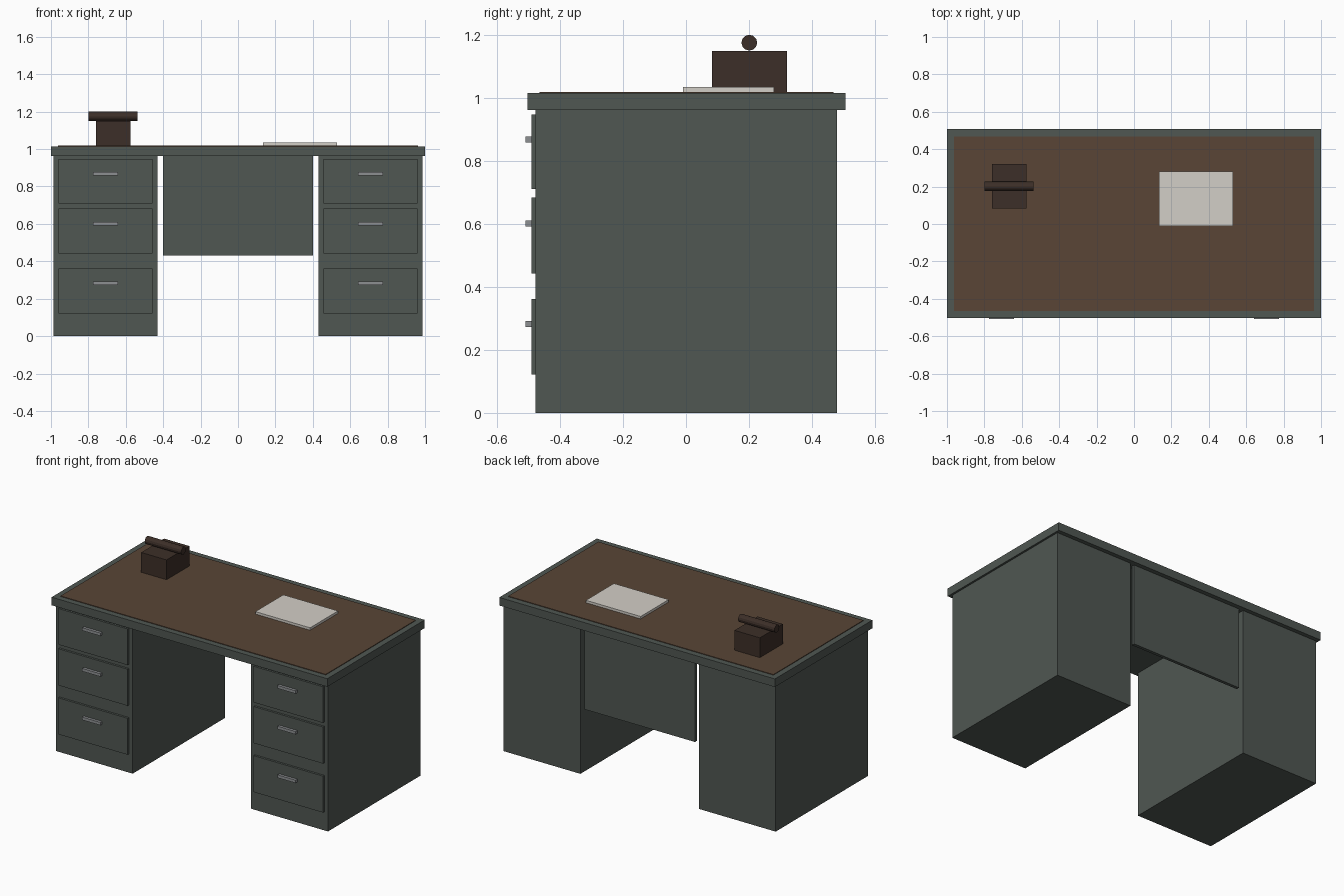
import bpy, math

if "Cube" in bpy.data.objects:
    bpy.data.objects.remove(bpy.data.objects["Cube"])


def material(name, rgb):
    m = bpy.data.materials.new(name)
    m.diffuse_color = (*rgb, 1.0)
    m.use_nodes = True
    m.node_tree.nodes["Principled BSDF"].inputs["Base Color"].default_value = m.diffuse_color
    return m


SLATE = material("slate_paint", (0.08, 0.095, 0.085))
LEATHER = material("brown_leather", (0.10, 0.06, 0.037))
DARK = material("dark_brown", (0.046, 0.028, 0.021))
PAPER = material("paper_white", (0.65, 0.62, 0.57))
METAL = material("handle_metal", (0.27, 0.28, 0.29))


def box(name, x, y, z, mat):
    """Box from (min, max) pairs along each axis."""
    bpy.ops.mesh.primitive_cube_add(
        size=1, location=[(a + b) / 2 for a, b in (x, y, z)])
    ob = bpy.context.object
    ob.name = name
    ob.scale = [b - a for a, b in (x, y, z)]
    bpy.ops.object.transform_apply(location=False, rotation=False, scale=True)
    ob.data.materials.append(mat)
    return ob


# Desk top with inset writing surface
box("desk_top", (-1, 1), (-0.503, 0.507), (0.962, 1.015), SLATE)
box("writing_surface", (-0.962, 0.962), (-0.465, 0.468), (1.01, 1.019), LEATHER)

# Two pedestals, each with three drawers and handles
drawers = [("top", 0.71, 0.947, 0.868),
           ("middle", 0.443, 0.683, 0.601),
           ("bottom", 0.122, 0.361, 0.282)]
for side, s in (("left", -1), ("right", 1)):
    def span(a, b):
        return tuple(sorted((s * a, s * b)))
    box(f"{side}_pedestal", span(0.43, 0.987), (-0.477, 0.48), (0, 0.962), SLATE)
    for level, z0, z1, hz in drawers:
        box(f"{side}_{level}_drawer", span(0.457, 0.96), (-0.491, -0.475), (z0, z1), SLATE)
        box(f"{side}_{level}_handle", span(0.642, 0.774), (-0.509, -0.49),
            (hz - 0.0095, hz + 0.0095), METAL)

# Modesty panel at the back of the knee space
box("modesty_panel", (-0.4, 0.4), (0.458, 0.478), (0.43, 0.962), SLATE)

# Paper stack
box("paper_stack", (0.133, 0.53), (-0.01, 0.28), (1.018, 1.035), PAPER)

# Telephone body and handset
box("telephone_body", (-0.76, -0.576), (0.082, 0.32), (1.018, 1.149), DARK)
bpy.ops.mesh.primitive_cylinder_add(
    vertices=12, radius=0.025, depth=0.264, location=(-0.668, 0.201, 1.175),
    rotation=(0, math.pi / 2, 0))
handset = bpy.context.object
handset.name = "telephone_handset"
handset.data.materials.append(DARK)
